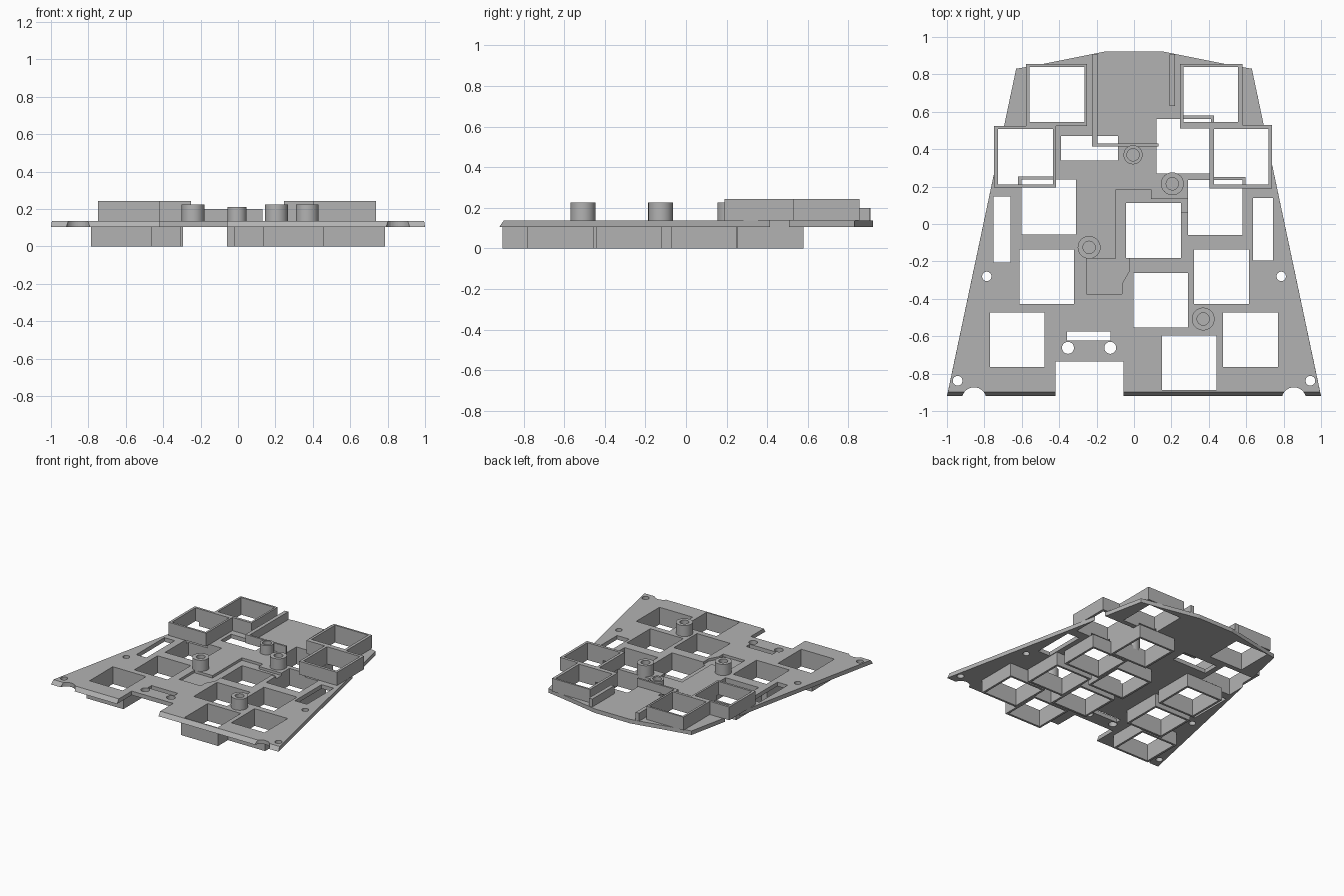
import bpy, bmesh, math

cube = bpy.data.objects.get("Cube")
if cube:
    bpy.data.objects.remove(cube)

grey = bpy.data.materials.new("plain grey")
grey.use_nodes = True
GREY = (0.45, 0.45, 0.45, 1)
grey.diffuse_color = GREY
grey.node_tree.nodes["Principled BSDF"].inputs["Base Color"].default_value = GREY

BOTTOM, TOP, RIM_TOP, WALL_TOP = 0.105, 0.137, 0.242, 0.2


def finish(name, bm):
    bmesh.ops.recalc_face_normals(bm, faces=bm.faces[:])
    mesh = bpy.data.meshes.new(name)
    bm.to_mesh(mesh)
    bm.free()
    mesh.materials.append(grey)
    obj = bpy.data.objects.new(name, mesh)
    bpy.context.collection.objects.link(obj)
    return obj


def prism(name, points, z0, z1):
    bm = bmesh.new()
    face = bm.faces.new([bm.verts.new((x, y, z0)) for x, y in points])
    up = bmesh.ops.extrude_face_region(bm, geom=[face])["geom"]
    for v in up:
        if isinstance(v, bmesh.types.BMVert):
            v.co.z = z1
    return finish(name, bm)


def rect(x0, x1, y0, y1):
    return [(x0, y0), (x1, y0), (x1, y1), (x0, y1)]


def circle(x, y, r, n=32):
    return [(x + r * math.cos(math.tau * i / n), y + r * math.sin(math.tau * i / n))
            for i in range(n)]


def frame(name, outer, inner, z0, z1):
    """Open rectangular collar."""
    bm = bmesh.new()
    loops = [[bm.verts.new((x, y, z)) for x, y in rect(*r)]
             for r, z in ((outer, z0), (outer, z1), (inner, z1), (inner, z0))]
    for a, b in zip(loops, loops[1:] + loops[:1]):
        for i in range(4):
            j = (i + 1) % 4
            bm.faces.new((a[i], a[j], b[j], b[i]))
    return finish(name, bm)


def cut(target, points, z0=-0.1, z1=0.4):
    cutter = prism("cutter", points, z0, z1)
    cutter.hide_render = True
    mod = target.modifiers.new("cut", "BOOLEAN")
    mod.operation = "DIFFERENCE"
    mod.solver = "EXACT"
    mod.object = cutter
    bpy.context.view_layer.objects.active = target
    bpy.ops.object.modifier_apply(modifier=mod.name)
    bpy.data.objects.remove(cutter)


# Tapered base plate with a notch and a bevelled front edge
plate = prism("base_plate", [
    (-1, -0.92), (-0.42, -0.92), (-0.42, -0.735), (-0.055, -0.735),
    (-0.055, -0.92), (1, -0.92), (0.63, 0.83), (0.49, 0.855),
    (0.155, 0.922), (-0.155, 0.922), (-0.49, 0.855), (-0.63, 0.83)], BOTTOM, TOP)
for v in plate.data.vertices:
    if v.co.y < -0.9 and v.co.z > 0.12:
        v.co.y = -0.898
        if abs(v.co.x) > 0.9:
            v.co.x *= 0.995

# Shallow channel in the middle of the plate
cut(plate, [(-0.095, 0.185), (0.09, 0.185), (0.09, 0.135), (0.3, 0.135),
            (0.3, 0.065), (0.24, 0.065), (0.24, -0.17), (-0.025, -0.17),
            (-0.025, -0.25), (-0.065, -0.32), (-0.065, -0.375),
            (-0.255, -0.375), (-0.255, -0.185), (-0.095, -0.185)], 0.117, 0.3)

# Sockets with collars below the plate: lower-left corner of each opening
SIZE, WALL = 0.292, 0.017
lower = [(-0.602, -0.055), (-0.613, -0.427), (-0.77, -0.765), (-0.042, -0.181),
         (-0.002, -0.553), (0.15, -0.888), (0.322, -0.427), (0.477, -0.765),
         (0.288, -0.058), (0.12, 0.27)]
for i, (x, y) in enumerate(lower):
    hole = (x, x + SIZE, y, y + SIZE)
    outer = (x - WALL, x + SIZE + WALL, y - WALL, y + SIZE + WALL)
    cut(plate, rect(*hole))
    frame(f"lower_socket_{i + 1}", outer, hole, 0, BOTTOM)

# Sockets with collars above the plate: outer and inner rectangles
upper = [((-0.577, -0.25, 0.525, 0.855), (-0.56, -0.265, 0.546, 0.84)),
         ((-0.748, -0.417, 0.195, 0.525), (-0.728, -0.433, 0.212, 0.507)),
         ((0.245, 0.58, 0.51, 0.855), (0.265, 0.557, 0.546, 0.84)),
         ((0.405, 0.738, 0.19, 0.53), (0.427, 0.718, 0.212, 0.507))]
for i, (outer, hole) in enumerate(upper):
    cut(plate, rect(*hole))
    frame(f"upper_socket_{i + 1}", outer, hole, TOP, RIM_TOP)

# Slots
for slot in [(-0.75, -0.66, -0.207, 0.147), (0.637, 0.743, -0.195, 0.14),
             (-0.39, -0.085, 0.34, 0.47), (-0.357, -0.125, -0.622, -0.576)]:
    cut(plate, rect(*slot))

# Round holes and front edge scallops
for side in (-1, 1):
    cut(plate, circle(side * 0.787, -0.28, 0.025))
    cut(plate, circle(side * 0.943, -0.838, 0.026))
    cut(plate, circle(side * 0.855, -0.938, 0.065))
    cut(plate, circle(-0.24 + side * 0.113, -0.662, 0.032))

# Guide walls at the back
prism("back_guide_wall", [(-0.225, 0.415), (0.13, 0.415), (0.13, 0.43),
                          (-0.195, 0.43), (-0.195, 0.91), (-0.225, 0.91)],
      TOP - 0.005, WALL_TOP)
prism("short_guide_wall", rect(0.19, 0.22, 0.63, 0.905), TOP - 0.005, WALL_TOP)


# Hollow screw posts
def post(name, x, y, r, bore, top):
    bm = bmesh.new()
    profile = [(r, 0.112), (r, top), (bore, top), (bore, 0.14), (0, 0.14)]
    verts = [bm.verts.new((x + a, y, z)) for a, z in profile]
    edges = [bm.edges.new(pair) for pair in zip(verts, verts[1:])]
    bmesh.ops.spin(bm, geom=verts + edges, cent=(x, y, 0), axis=(0, 0, 1),
                   angle=math.tau, steps=32)
    bmesh.ops.remove_doubles(bm, verts=bm.verts[:], dist=0.0005)
    obj = finish(name, bm)
    bpy.ops.object.select_all(action="DESELECT")
    obj.select_set(True)
    bpy.context.view_layer.objects.active = obj
    bpy.ops.object.shade_smooth_by_angle()


for i, (x, y, r, top) in enumerate([(-0.005, 0.37, 0.051, 0.21), (0.205, 0.215, 0.061, 0.225),
                                    (-0.24, -0.125, 0.061, 0.225), (0.37, -0.508, 0.061, 0.225)]):
    post(f"screw_post_{i + 1}", x, y, r, 0.033, top)
